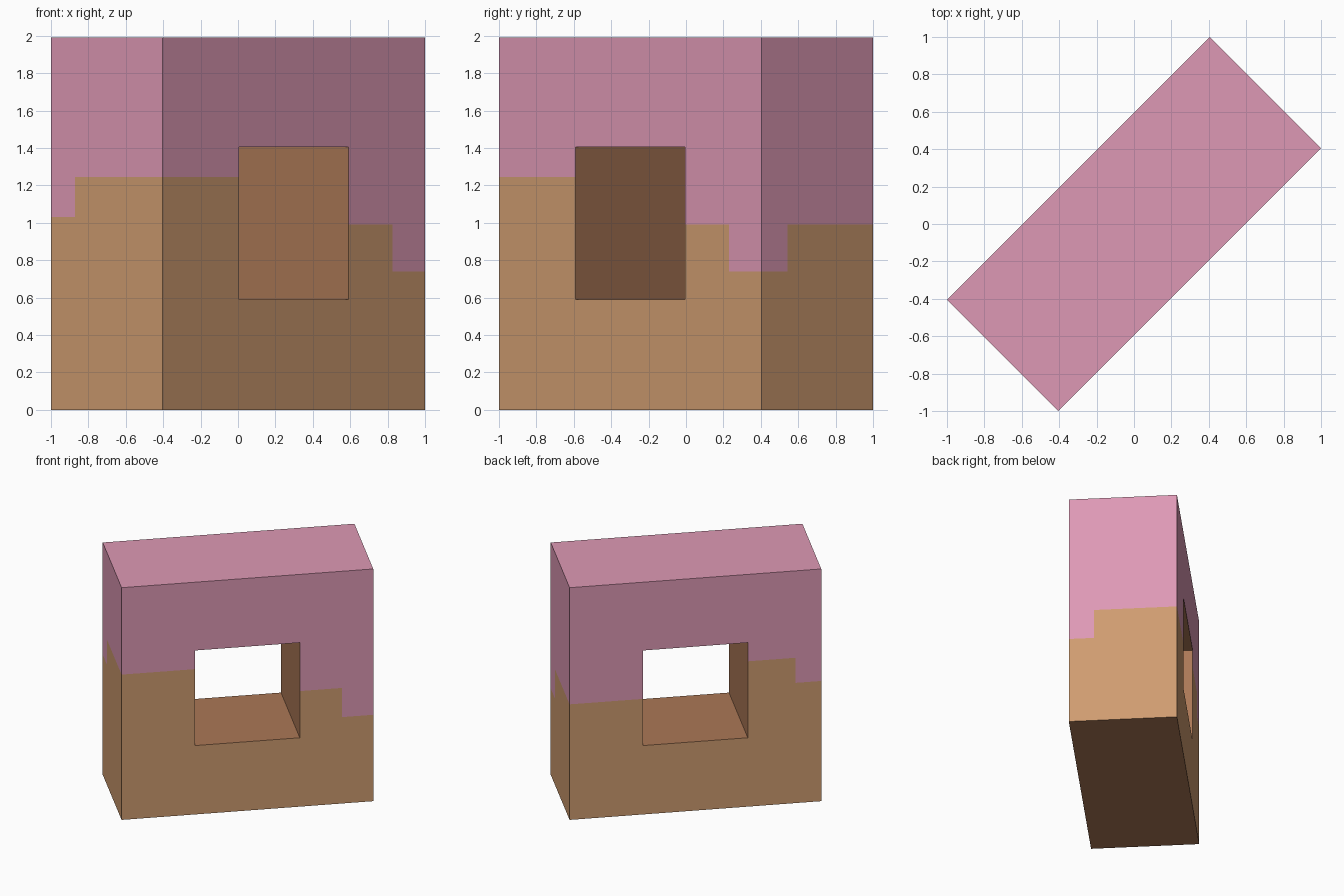
import bpy
import bmesh
from math import radians
from mathutils import Matrix, Vector

if "Cube" in bpy.data.objects:
    bpy.data.objects.remove(bpy.data.objects["Cube"])

LENGTH, DEPTH, HEIGHT = 1.985, 0.843, 1.99
WINDOW, SILL, LINTEL = 0.413, 0.59, 1.405


def make_material(name, srgb):
    color = [((c / 255 + 0.055) / 1.055) ** 2.4 for c in srgb] + [1]
    mat = bpy.data.materials.new(name)
    mat.use_nodes = True
    mat.diffuse_color = color
    mat.node_tree.nodes["Principled BSDF"].inputs["Base Color"].default_value = color
    return mat


PINK, TAN, BROWN = range(3)
materials = [
    make_material("pink_paint", (222, 153, 181)),
    make_material("tan_paint", (207, 156, 112)),
    make_material("inner_brown", (171, 120, 86)),
]


def tan_height(p):
    """Top of the stepped tan area at a point on the outer walls."""
    if p.x < 0:
        return 1.03 if p.x < -0.79 and p.y > 0.24 else 1.245
    return 0.74 if p.x > 0.745 and p.y < -0.226 else 0.99


# Solid block standing on the ground
bm = bmesh.new()
bmesh.ops.create_cube(bm, size=1)
bmesh.ops.scale(bm, vec=(LENGTH, DEPTH, HEIGHT), verts=bm.verts)
bmesh.ops.translate(bm, vec=(0, 0, HEIGHT / 2), verts=bm.verts)

# Cut lines for the window and the paint steps
cuts = {
    0: (-0.79, -WINDOW, WINDOW, 0.745),
    1: (-0.226, 0.24),
    2: (SILL, 0.74, 0.99, 1.03, 1.245, LINTEL),
}
for axis, offsets in cuts.items():
    normal = Vector((0, 0, 0))
    normal[axis] = 1
    for offset in offsets:
        bmesh.ops.bisect_plane(bm, geom=bm.verts[:] + bm.edges[:] + bm.faces[:],
                               plane_co=normal * offset, plane_no=normal)

# Paint the outside
for face in bm.faces:
    center = face.calc_center_median()
    if face.normal.z < -0.5:
        face.material_index = BROWN
    else:
        face.material_index = TAN if center.z < tan_height(center) else PINK

# Open the window on both long sides and line it
opening = []
for face in bm.faces:
    c = face.calc_center_median()
    if abs(face.normal.y) > 0.5 and abs(c.x) < WINDOW and SILL < c.z < LINTEL:
        opening.append(face)
bmesh.ops.delete(bm, geom=opening, context="FACES")
rim = [e for e in bm.edges if e.is_boundary and e.verts[0].co.y < 0]
lining = bmesh.ops.extrude_edge_only(bm, edges=rim)["geom"]
bmesh.ops.translate(bm, vec=(0, DEPTH, 0),
                    verts=[g for g in lining if isinstance(g, bmesh.types.BMVert)])
for g in lining:
    if isinstance(g, bmesh.types.BMFace):
        g.material_index = BROWN
bmesh.ops.remove_doubles(bm, verts=bm.verts, dist=0.0005)
bmesh.ops.recalc_face_normals(bm, faces=bm.faces)

# Turn the wall diagonally
bmesh.ops.transform(bm, matrix=Matrix.Rotation(radians(45), 4, "Z"), verts=bm.verts)

mesh = bpy.data.meshes.new("windowed_wall")
bm.to_mesh(mesh)
bm.free()
for mat in materials:
    mesh.materials.append(mat)
wall = bpy.data.objects.new("windowed_wall", mesh)
bpy.context.collection.objects.link(wall)
